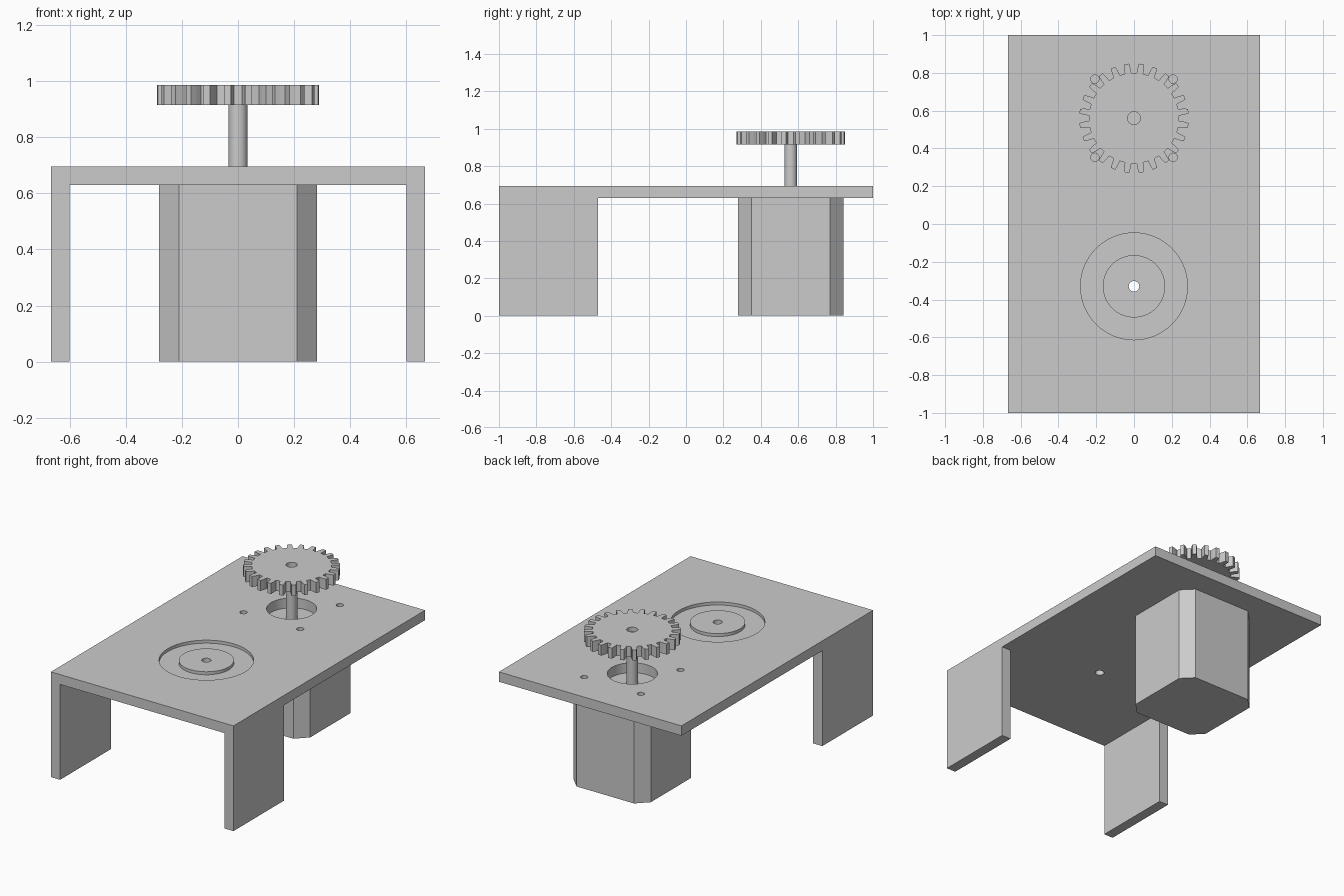
import bpy, bmesh, math

if "Cube" in bpy.data.objects:
    bpy.data.objects.remove(bpy.data.objects["Cube"])

TOP, UNDER = 0.695, 0.63          # plate surfaces
MX, MY = 0.0, 0.56                # motor axis
RX, RY = 0.0, -0.33               # groove axis

grey = bpy.data.materials.new("plain grey")
grey.diffuse_color = (0.6, 0.6, 0.6, 1)
grey.use_nodes = True
grey.node_tree.nodes["Principled BSDF"].inputs["Base Color"].default_value = grey.diffuse_color


def finish(bm, name):
    bmesh.ops.recalc_face_normals(bm, faces=bm.faces[:])
    me = bpy.data.meshes.new(name)
    bm.to_mesh(me)
    bm.free()
    ob = bpy.data.objects.new(name, me)
    bpy.context.collection.objects.link(ob)
    me.materials.append(grey)
    return ob


def prism(name, pts, z0, z1):
    bm = bmesh.new()
    face = bm.faces.new([bm.verts.new((x, y, z0)) for x, y in pts])
    ext = bmesh.ops.extrude_face_region(bm, geom=[face])["geom"]
    bmesh.ops.translate(bm, vec=(0, 0, z1 - z0),
                        verts=[v for v in ext if isinstance(v, bmesh.types.BMVert)])
    return finish(bm, name)


def circle(cx, cy, r, n=64):
    return [(cx + r * math.cos(math.tau * i / n), cy + r * math.sin(math.tau * i / n))
            for i in range(n)]


def activate(ob):
    bpy.ops.object.select_all(action='DESELECT')
    ob.select_set(True)
    bpy.context.view_layer.objects.active = ob


def cut(ob, x, y, r, z0, z1, n=64):
    tool = prism("cutter", circle(x, y, r, n), z0, z1)
    mod = ob.modifiers.new("cut", 'BOOLEAN')
    mod.operation, mod.solver, mod.object = 'DIFFERENCE', 'EXACT', tool
    activate(ob)
    bpy.ops.object.modifier_apply(modifier=mod.name)
    bpy.data.objects.remove(tool)


def smooth(ob):
    activate(ob)
    bpy.ops.object.shade_smooth_by_angle(angle=math.radians(25))


# Plate with two front legs pulled down from its underside
bm = bmesh.new()
bmesh.ops.create_cube(bm, size=1)
for v in bm.verts:
    v.co = (v.co.x * 1.334, v.co.y * 2, TOP if v.co.z > 0 else UNDER)
for co, no in (((-0.6, 0, 0), (1, 0, 0)), ((0.6, 0, 0), (1, 0, 0)), ((0, -0.47, 0), (0, 1, 0))):
    bmesh.ops.bisect_plane(bm, geom=bm.verts[:] + bm.edges[:] + bm.faces[:],
                           plane_co=co, plane_no=no)
bm.normal_update()
feet = [f for f in bm.faces if f.normal.z < -0.5
        and abs(f.calc_center_median().x) > 0.6 and f.calc_center_median().y < -0.47]
ext = bmesh.ops.extrude_face_region(bm, geom=feet)["geom"]
for v in ext:
    if isinstance(v, bmesh.types.BMVert):
        v.co.z = 0
bmesh.ops.delete(bm, geom=[f for f in feet if f.is_valid], context='FACES_ONLY')
bmesh.ops.dissolve_limit(bm, angle_limit=0.01, verts=bm.verts[:], edges=bm.edges[:])
table = finish(bm, "table_plate")

# Round recess, spindle hole, shaft opening and screw holes
GROOVE = TOP - 0.02
cut(table, RX, RY, 0.283, GROOVE, 0.8)
cut(table, RX, RY, 0.028, 0.5, 0.8, 32)
cut(table, MX, MY, 0.15, 0.5, 0.8)
for sx in (-1, 1):
    for sy in (-1, 1):
        cut(table, MX + sx * 0.207, MY + sy * 0.207, 0.022, 0.5, 0.8, 24)
smooth(table)

# Raised disc in the recess
disc = prism("centre_disc", circle(RX, RY, 0.165), GROOVE, TOP)
cut(disc, RX, RY, 0.028, 0.5, 0.8, 32)
smooth(disc)

# Motor body: square with chamfered corners
h, c = 0.282, 0.21
prism("motor_body", [(MX + x, MY + y) for x, y in
                     ((h, -c), (h, c), (c, h), (-c, h), (-h, c), (-h, -c), (-c, -h), (c, -h))],
      0, UNDER)

# Motor shaft
smooth(prism("motor_shaft", circle(MX, MY, 0.034, 40), UNDER, 0.955))

# Gear with 24 teeth
teeth = 24
flank = [(0.239, -4.2), (0.265, -3.5), (0.29, -2.4), (0.29, 2.4), (0.265, 3.5), (0.239, 4.2)]
outline = []
for i in range(teeth):
    for r, a in flank:
        t = math.radians(a + (i + 0.5) * 360 / teeth)
        outline.append((MX + r * math.cos(t), MY + r * math.sin(t)))
gear = prism("gear", outline, 0.915, 0.985)
cut(gear, MX, MY, 0.034, 0.8, 1.1, 40)
